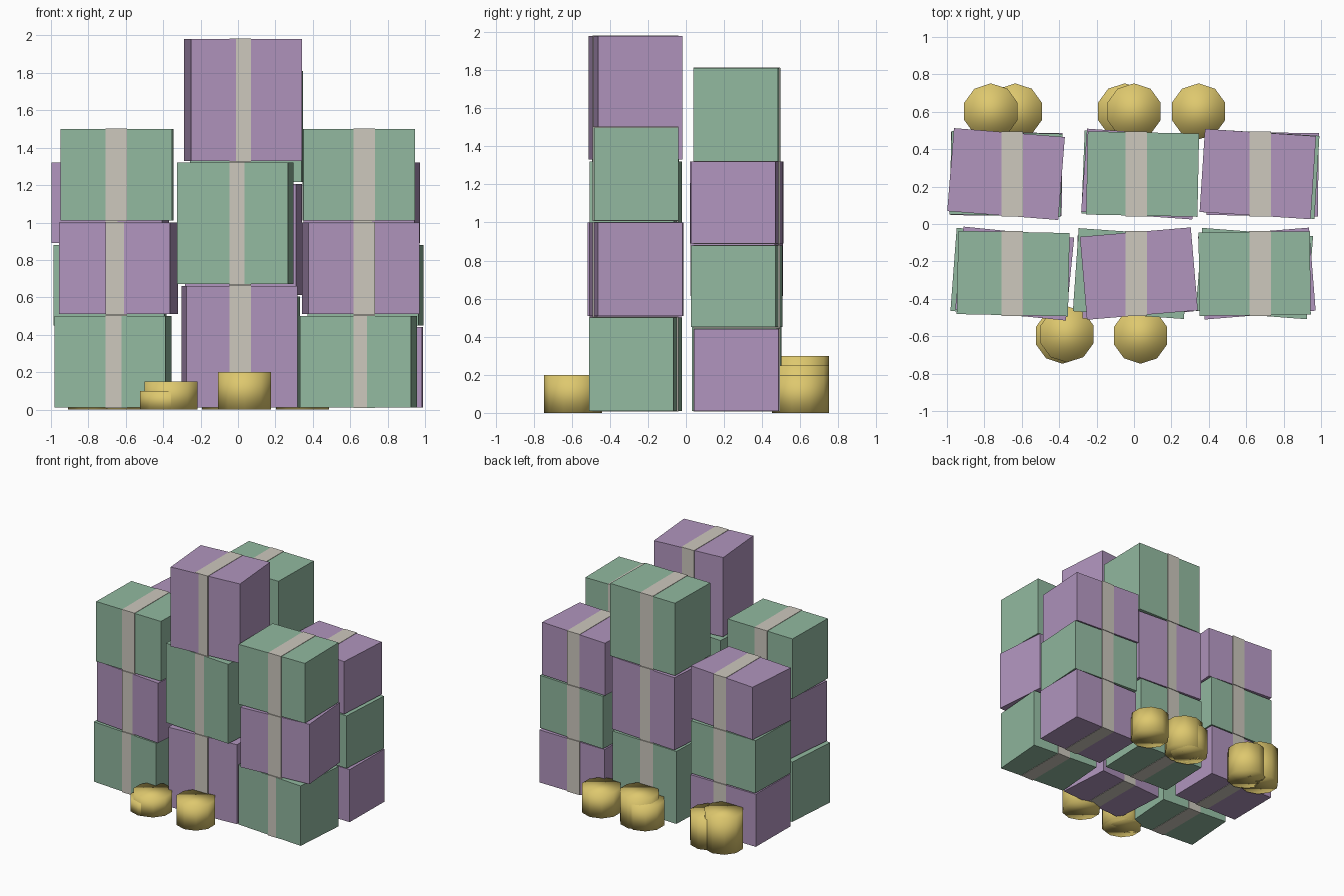
import bpy, bmesh, math
from mathutils import Matrix, Vector

if "Cube" in bpy.data.objects:
    bpy.data.objects.remove(bpy.data.objects["Cube"])


def srgb_material(name, r, g, b):
    lin = [((c / 255 + 0.055) / 1.055) ** 2.4 for c in (r, g, b)]
    m = bpy.data.materials.new(name)
    m.diffuse_color = (*lin, 1)
    m.use_nodes = True
    m.node_tree.nodes["Principled BSDF"].inputs["Base Color"].default_value = m.diffuse_color
    return m


GREEN = srgb_material("sage_green", 146, 185, 160)
PURPLE = srgb_material("soft_purple", 177, 149, 190)
RIBBON = srgb_material("ribbon_beige", 205, 200, 190)
GOLD = srgb_material("gold", 222, 200, 110)


def add_object(name, bm, mat):
    me = bpy.data.meshes.new(name)
    bm.to_mesh(me)
    bm.free()
    me.materials.append(mat)
    ob = bpy.data.objects.new(name, me)
    bpy.context.collection.objects.link(ob)
    return ob


def box(name, centre, size, rot, mat):
    bm = bmesh.new()
    bmesh.ops.create_cube(bm, size=1, matrix=Matrix.Translation(centre)
                          @ Matrix.Rotation(rot, 4, 'Z') @ Matrix.Diagonal((*size, 1)))
    return add_object(name, bm, mat)


def tub(name, x, y, h):
    bm = bmesh.new()
    bmesh.ops.create_cone(bm, cap_ends=True, segments=10, radius1=0.15, radius2=0.15, depth=h,
                          matrix=Matrix.Translation((x, y, h / 2)))
    for f in bm.faces:
        f.smooth = True
    return add_object(name, bm, GOLD)


# Stacks: name, ribbon x, y, total height, base colour, then (box x, turn) from bottom to top
STACKS = [
    ("front_left", -0.65, -0.265, 1.50, GREEN, [(-0.668, -0.075), (-0.638, -0.10), (-0.646, -0.02)]),
    ("front_middle", 0.0125, -0.265, 1.98, PURPLE, [(0.008, 0.065), (-0.0145, -0.07), (0.026, 0.085)]),
    ("front_right", 0.675, -0.265, 1.50, GREEN, [(0.644, -0.075), (0.657, 0.08), (0.645, 0.012)]),
    ("back_left", -0.65, 0.267, 1.32, PURPLE, [(-0.682, -0.01), (-0.684, -0.025), (-0.684, -0.08)]),
    ("back_middle", 0.0125, 0.267, 1.81, GREEN, [(0.025, -0.04), (0.03, -0.07), (0.046, -0.02)]),
    ("back_right", 0.675, 0.267, 1.32, PURPLE, [(0.688, -0.012), (0.681, -0.06), (0.662, -0.065)]),
]
for name, rx, y, top, base, boxes in STACKS:
    pitch = top / 3
    other = PURPLE if base is GREEN else GREEN
    for i, (x, rot) in enumerate(boxes):
        h = pitch - 0.01
        z = pitch * i + 0.01 + h / 2
        box(f"{name}_box_{i + 1}", Vector((x, y, z)), (0.595, 0.445, h), rot, other if i == 1 else base)
        # straight ribbon band wrapped around the box, just proud of it
        box(f"{name}_ribbon_{i + 1}", Vector((rx, y, z)), (0.115, 0.453, h + 0.006), 0, RIBBON)

# Gold ten-sided tubs in front of and behind the stacks
TUBS = [(0.035, -0.597, 0.2), (-0.358, -0.59, 0.15), (-0.382, -0.597, 0.1),
        (-0.765, 0.602, 0.3), (-0.635, 0.602, 0.25), (-0.05, 0.602, 0.2),
        (0.0, 0.602, 0.25), (0.345, 0.602, 0.2)]
for i, (x, y, h) in enumerate(TUBS):
    tub(f"gold_tub_{i + 1}", x, y, h)
